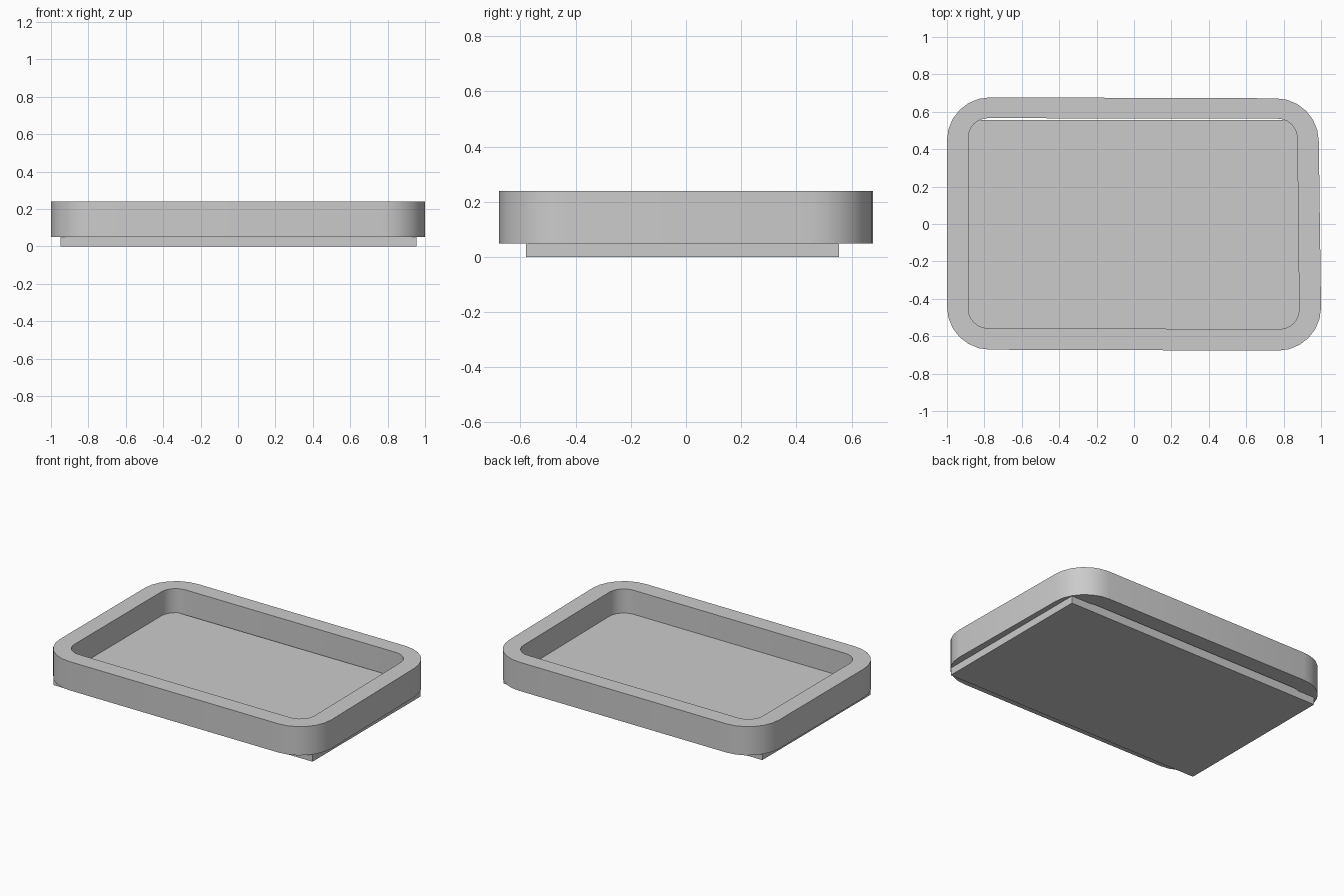
import bpy, bmesh
from math import cos, sin, pi, radians
from mathutils import Vector

cube = bpy.data.objects.get("Cube")
if cube:
    bpy.data.objects.remove(cube, do_unlink=True)

GREY = (0.6, 0.6, 0.6, 1)
grey = bpy.data.materials.new("plain grey")
grey.use_nodes = True
grey.diffuse_color = GREY
grey.node_tree.nodes["Principled BSDF"].inputs["Base Color"].default_value = GREY


def rounded_outline(corners, radius, steps=6):
    """Counter-clockwise rounded outline from front-left, front-right, back-right, back-left."""
    points = []
    for i, (x, y) in enumerate(corners):
        sx, sy = (1 if x > 0 else -1), (1 if y > 0 else -1)
        for k in range(steps + 1):
            a = pi + i * pi / 2 + k * pi / 2 / steps
            points.append((x - sx * radius + radius * cos(a),
                           y - sy * radius + radius * sin(a)))
    return points


def finish(name, bm):
    bmesh.ops.recalc_face_normals(bm, faces=bm.faces)
    mesh = bpy.data.meshes.new(name)
    bm.to_mesh(mesh)
    bm.free()
    mesh.materials.append(grey)
    obj = bpy.data.objects.new(name, mesh)
    bpy.context.collection.objects.link(obj)
    return obj


# Raised rim: a hollow frame with rounded corners, open through the middle
outer = rounded_outline([(-1, -0.672), (1, -0.677), (0.988, 0.672), (-1, 0.677)], 0.23)
inner = rounded_outline([(-0.886, -0.557), (0.883, -0.562), (0.873, 0.563), (-0.886, 0.566)], 0.105)
bm = bmesh.new()
loops = [[bm.verts.new((x, y, z)) for x, y in outline]
         for outline, z in ((outer, 0.049), (outer, 0.24), (inner, 0.24), (inner, 0.049))]
for lower, upper in zip(loops, loops[1:] + loops[:1]):
    for i in range(len(lower)):
        j = (i + 1) % len(lower)
        bm.faces.new((lower[i], lower[j], upper[j], upper[i]))
rim = finish("tray_rim", bm)
bpy.ops.object.select_all(action="DESELECT")
rim.select_set(True)
bpy.context.view_layer.objects.active = rim
bpy.ops.object.shade_smooth_by_angle(angle=radians(35))

# Square-cornered base plate, rising inside the rim to form the tray floor
bm = bmesh.new()
bmesh.ops.create_cube(bm, size=1)
bmesh.ops.scale(bm, vec=Vector((1.904, 1.135, 0.08)), verts=bm.verts)
bmesh.ops.translate(bm, vec=Vector((0.002, -0.0125, 0.04)), verts=bm.verts)
finish("base_plate", bm)
